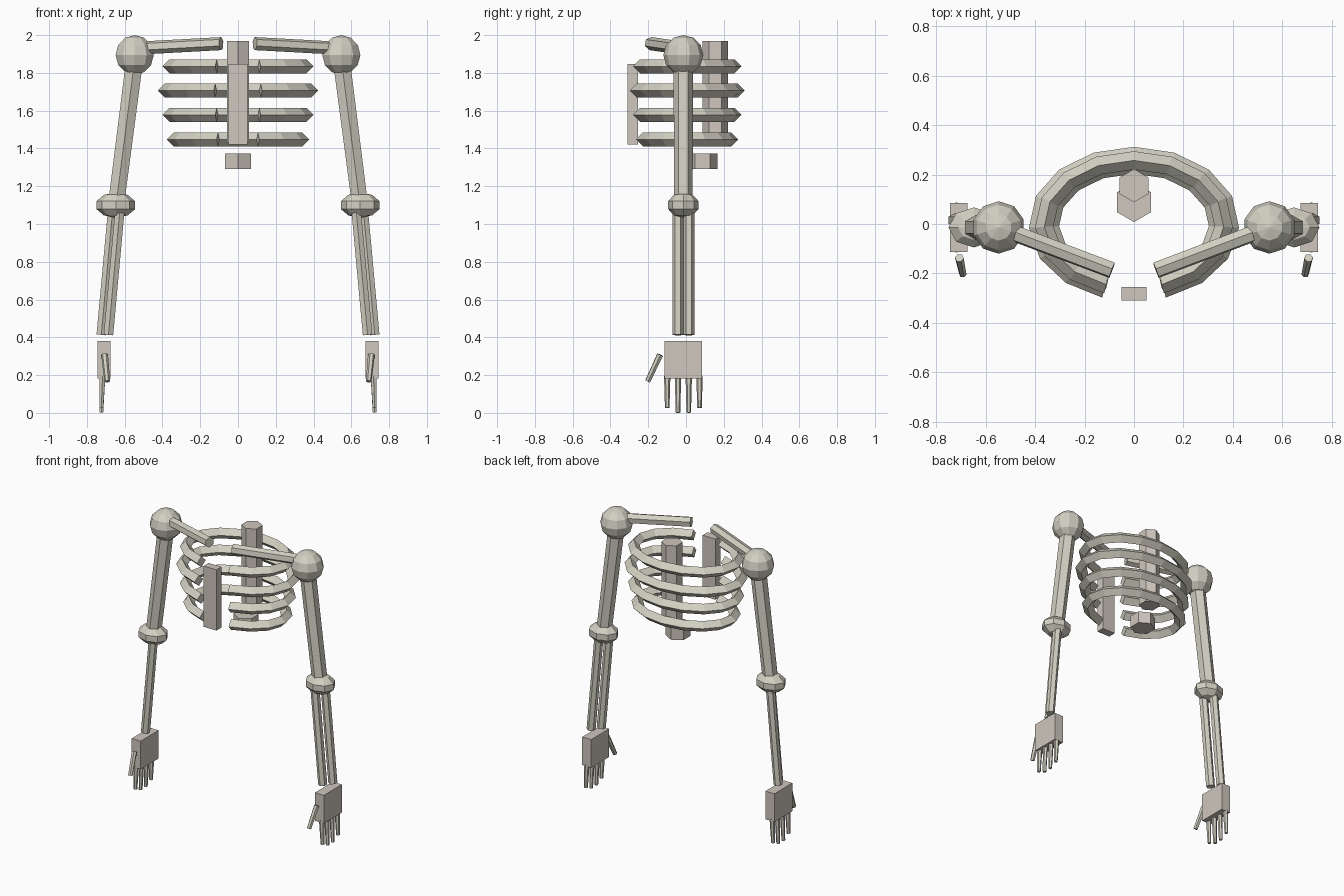
import bpy, bmesh, math
from mathutils import Vector, Matrix

if "Cube" in bpy.data.objects:
    bpy.data.objects.remove(bpy.data.objects["Cube"])


def material(name, rgb):
    m = bpy.data.materials.new(name)
    m.diffuse_color = (*rgb, 1)
    m.use_nodes = True
    m.node_tree.nodes["Principled BSDF"].inputs["Base Color"].default_value = m.diffuse_color
    return m


BONE = material("ivory_bone", (0.65, 0.63, 0.54))
PALE = material("warm_grey_bone", (0.62, 0.57, 0.51))
CY = -0.014  # depth of the arm plane


def finish(bm, name, mat):
    bmesh.ops.recalc_face_normals(bm, faces=bm.faces)
    me = bpy.data.meshes.new(name)
    bm.to_mesh(me)
    bm.free()
    me.materials.append(mat)
    ob = bpy.data.objects.new(name, me)
    bpy.context.collection.objects.link(ob)
    return ob


def rod(name, a, b, r1, r2=None, sides=6, mat=BONE):
    """Straight prism or taper from a to b."""
    a, b = Vector(a), Vector(b)
    d = b - a
    rot = Vector((0, 0, 1)).rotation_difference(d.normalized())
    bm = bmesh.new()
    bmesh.ops.create_cone(
        bm, cap_ends=True, segments=sides, radius1=r1,
        radius2=r1 if r2 is None else r2, depth=d.length,
        matrix=Matrix.Translation((a + b) / 2) @ rot.to_matrix().to_4x4())
    return finish(bm, name, mat)


def ball(name, c, radii, seg, rings):
    bm = bmesh.new()
    bmesh.ops.create_uvsphere(
        bm, u_segments=seg, v_segments=rings, radius=1,
        matrix=Matrix.Translation(c) @ Matrix.Diagonal((*radii, 1)))
    return finish(bm, name, BONE)


def box(name, c, size):
    bm = bmesh.new()
    bmesh.ops.create_cube(
        bm, size=1, matrix=Matrix.Translation(c) @ Matrix.Diagonal((*size, 1)))
    return finish(bm, name, PALE)


def rib(name, z, rx, ry, r=0.037, steps=14):
    """Open elliptical hoop with a diamond cross-section."""
    bm = bmesh.new()
    rings = []
    for i in range(steps + 1):
        t = math.radians(-72 + 324 * i / steps)
        p = Vector((rx * math.cos(t), ry * math.sin(t), z))
        n = Vector((math.cos(t) / rx, math.sin(t) / ry, 0)).normalized() * r
        up = Vector((0, 0, r))
        rings.append([bm.verts.new(p + o) for o in (n, up, -n, -up)])
    for a, b in zip(rings, rings[1:]):
        for k in range(4):
            j = (k + 1) % 4
            bm.faces.new((a[k], a[j], b[j], b[k]))
    bm.faces.new(rings[0])
    bm.faces.new(rings[-1][::-1])
    return finish(bm, name, BONE)


# Rib cage
for i, (z, rx, ry) in enumerate([(1.835, 0.363, 0.257), (1.707, 0.388, 0.275),
                                 (1.578, 0.363, 0.257), (1.448, 0.340, 0.240)]):
    rib(f"rib_{i + 1}", z, rx, ry)

# Breastbone and spine
box("breastbone", (0, -0.282, 1.634), (0.10, 0.055, 0.425))
rod("spine_column", (0, 0.155, 1.43), (0, 0.155, 1.97), 0.067, mat=PALE)
rod("lower_vertebra", (0, 0.088, 1.29), (0, 0.088, 1.373), 0.08, mat=PALE)

# Arms, built once per side
for s, side in ((-1, "left"), (1, "right")):
    def P(x, y, z):
        return (s * x, y + CY, z)

    ball(f"shoulder_{side}", P(0.547, 0, 1.895), (0.106, 0.106, 0.105), 10, 6)
    rod(f"collarbone_{side}", P(0.547, 0, 1.93), P(0.089, -0.173, 1.955), 0.035)
    rod(f"upper_arm_{side}", P(0.547, 0, 1.87), P(0.646, 0, 1.10), 0.052, 0.049)
    ball(f"elbow_{side}", P(0.647, 0, 1.10), (0.108, 0.085, 0.067), 8, 5)

    # Paired forearm bones, set apart on the diagonal
    for k, part in ((1, "outer"), (-1, "inner")):
        ox, oy = k * 0.019, k * 0.029
        rod(f"forearm_{part}_{side}", P(0.642 + ox, oy, 1.10),
            P(0.705 + ox, oy, 0.413), 0.029)

    # Hand
    box(f"palm_{side}", P(0.709, 0, 0.281), (0.07, 0.198, 0.197))
    for i in range(4):
        y = (i - 1.5) * 0.057
        tip = 0.001 if i in (1, 2) else 0.027
        rod(f"finger_{i + 1}_{side}", P(0.717, y, 0.195), P(0.724, y, tip),
            0.017, 0.012, 6)
    rod(f"thumb_{side}", P(0.706, -0.123, 0.308), P(0.692, -0.189, 0.167),
        0.018, 0.015, 6)
